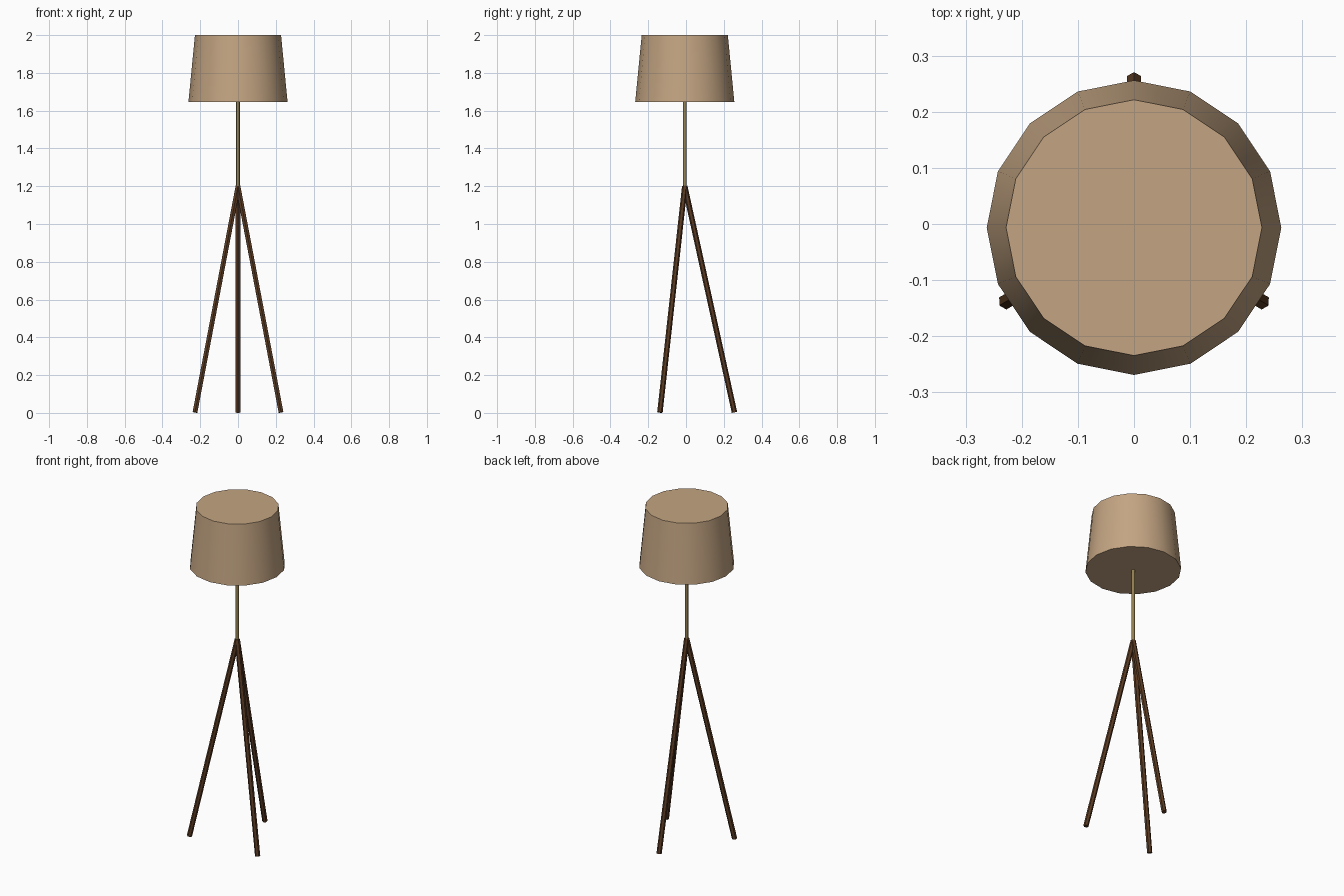
import bpy, math
from mathutils import Vector

if "Cube" in bpy.data.objects:
    bpy.data.objects.remove(bpy.data.objects["Cube"])

CY = -0.0065  # lamp axis in y


def material(name, rgb):
    m = bpy.data.materials.new(name)
    m.diffuse_color = (*rgb, 1)
    m.use_nodes = True
    m.node_tree.nodes["Principled BSDF"].inputs["Base Color"].default_value = m.diffuse_color
    return m


tan = material("tan fabric", (0.55, 0.375, 0.225))
brown = material("dark wood", (0.10, 0.042, 0.016))
brass = material("brass", (0.30, 0.22, 0.085))


def rod(name, a, b, r1, r2, sides, mat, turn=0.0, smooth=False):
    """Capped cone or cylinder running from point a to point b."""
    a, b = Vector(a), Vector(b)
    d = b - a
    bpy.ops.mesh.primitive_cone_add(vertices=sides, radius1=r1, radius2=r2, depth=d.length)
    ob = bpy.context.object
    ob.name = name
    ob.location = (a + b) / 2
    q = Vector((0, 0, 1)).rotation_difference(d)
    ob.rotation_euler = q.to_euler()
    ob.data.materials.append(mat)
    if smooth:
        bpy.ops.object.shade_smooth_by_angle(angle=math.radians(46))
    return ob


# Tapered shade, closed at both ends
rod("lamp_shade", (0, CY, 1.645), (0, CY, 2.0), 0.2625, 0.228, 16, tan, smooth=True)

# Pole between the tripod and the shade
rod("pole", (0, CY, 1.19), (0, CY, 1.66), 0.0095, 0.0095, 8, brass, smooth=True)

# Three splayed legs meeting under the pole
for name, deg in (("back_leg", 90), ("left_leg", 210), ("right_leg", 330)):
    t = math.radians(deg)
    foot = (0.263 * math.cos(t), CY + 0.263 * math.sin(t), 0.003)
    rod(name, foot, (0, CY, 1.2), 0.0145, 0.0145, 6, brown)
